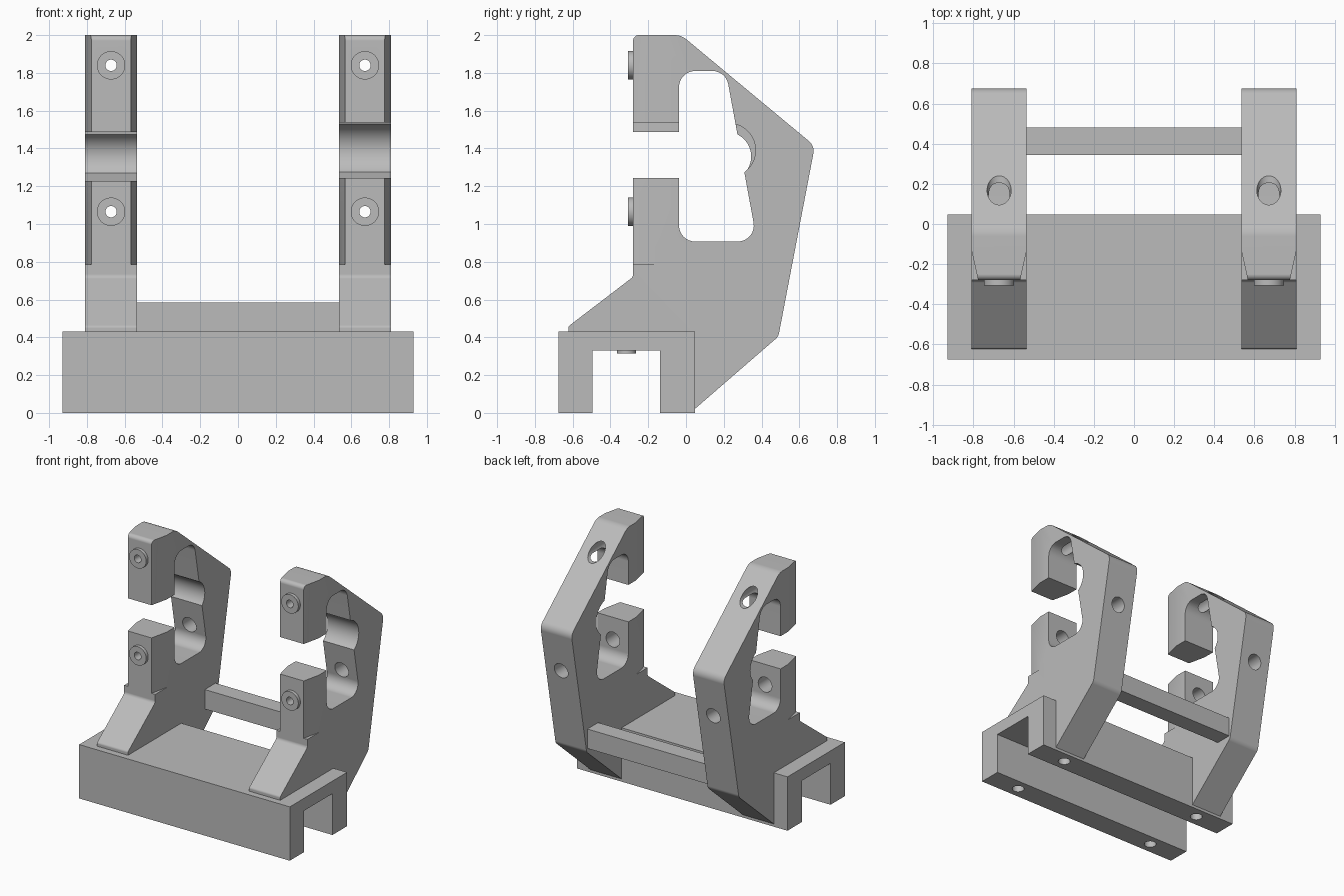
import bpy, bmesh, math
from mathutils import Vector

old = bpy.data.objects.get("Cube")
if old:
    bpy.data.objects.remove(old, do_unlink=True)

grey = bpy.data.materials.new("plain_grey")
grey.use_nodes = True
COLOUR = (0.5, 0.5, 0.5, 1)
grey.diffuse_color = COLOUR
for node in grey.node_tree.nodes:
    if node.type == 'BSDF_PRINCIPLED':
        node.inputs["Base Color"].default_value = COLOUR


def rounded(corners, steps=8):
    """Outline from (a, b, radius) corners."""
    out = []
    for i, (a, b, r) in enumerate(corners):
        p = Vector((a, b, 0))
        if r == 0:
            out.append((a, b))
            continue
        u = (Vector((*corners[i - 1][:2], 0)) - p).normalized()
        v = (Vector((*corners[(i + 1) % len(corners)][:2], 0)) - p).normalized()
        half = u.angle(v) / 2
        centre = p + (u + v).normalized() * r / math.sin(half)
        start = (p + u * r / math.tan(half) - centre).normalized()
        end = (p + v * r / math.tan(half) - centre).normalized()
        for s in range(steps + 1):
            q = centre + start.slerp(end, s / steps).normalized() * r
            out.append((q.x, q.y))
    return out


def circle(a, b, r, n=48):
    return [(a + r * math.cos(math.tau * i / n), b + r * math.sin(math.tau * i / n))
            for i in range(n)]


def rect(a0, a1, b0, b1):
    return [(a0, b0), (a1, b0), (a1, b1), (a0, b1)]


def prism(name, outline, axis, lo, hi):
    """Extrude a flat outline along one axis."""
    def place(a, b, t):
        return {'X': (t, a, b), 'Y': (a, t, b), 'Z': (a, b, t)}[axis]
    bm = bmesh.new()
    rings = [[bm.verts.new(place(a, b, t)) for a, b in outline] for t in (lo, hi)]
    n = len(outline)
    bm.faces.new(rings[0])
    bm.faces.new(rings[1])
    for i in range(n):
        j = (i + 1) % n
        bm.faces.new((rings[0][i], rings[0][j], rings[1][j], rings[1][i]))
    bmesh.ops.recalc_face_normals(bm, faces=bm.faces)
    mesh = bpy.data.meshes.new(name)
    bm.to_mesh(mesh)
    bm.free()
    mesh.materials.append(grey)
    obj = bpy.data.objects.new(name, mesh)
    bpy.context.collection.objects.link(obj)
    return obj


def activate(obj):
    bpy.ops.object.select_all(action='DESELECT')
    obj.select_set(True)
    bpy.context.view_layer.objects.active = obj


def combine(obj, tool, operation='DIFFERENCE'):
    activate(obj)
    mod = obj.modifiers.new("cut", 'BOOLEAN')
    mod.operation, mod.solver, mod.object = operation, 'EXACT', tool
    bpy.ops.object.modifier_apply(modifier=mod.name)
    bpy.data.objects.remove(tool, do_unlink=True)


def finish(obj):
    activate(obj)
    bpy.ops.object.shade_smooth_by_angle(angle=math.radians(25))
    obj.modifiers.new("flat_weighting", 'WEIGHTED_NORMAL').keep_sharp = True


ARM_X, HALF = 0.672, 0.137

# Channel base with bolt holes in its feet
base = prism("channel_base", rect(-0.675, 0.048, 0, 0.43), 'X', -0.93, 0.93)
combine(base, prism("channel_cutter", rect(-0.495, -0.137, -0.1, 0.33), 'X', -1.1, 1.1))
for side in (-1, 1):
    for y in (-0.585, -0.045):
        combine(base, prism("bolt_cutter", circle(side * 0.65, y, 0.045), 'Z', -0.1, 0.2))
    pad = prism("channel_pad", circle(side * ARM_X, -0.315, 0.05), 'Z', 0.315, 0.35)
    combine(base, pad, 'UNION')
finish(base)

# Rear crossbar between the arms
finish(prism("crossbar", rect(0.345, 0.48, 0.43, 0.585), 'X', -0.56, 0.56))

# Clamp arm side outline and inner window
ARM = rounded([(-0.623, 0.4, 0), (-0.623, 0.458, 0.02), (-0.28, 0.72, 0.03),
               (-0.28, 2, 0.03), (-0.025, 2, 0.1), (0.682, 1.413, 0.07),
               (0.489, 0.404, 0.06), (0.04, 0.015, 0), (0.04, 0.4, 0)])
WINDOW = rounded([(-0.037, 0.907, 0.085), (0.376, 0.907, 0.085),
                  (0.211, 1.81, 0.085), (-0.037, 1.81, 0.085)])


def clamp_arm(name, x, jaw_low, jaw_high, seat_y, seat_r):
    arm = prism(name, ARM, 'X', x - HALF, x + HALF)
    seat_z = (jaw_low + jaw_high) / 2
    # Tapered jaw corners
    for s in (-1, 1):
        wedge = [(x + s * (HALF + 0.01), -0.09), (x + s * (HALF - 0.037), -0.3),
                 (x + s * (HALF + 0.01), -0.3)]
        combine(arm, prism("taper_cutter", wedge, 'Z', 0.785, 2.1))
    # Window, jaw gap and round seat
    cuts = (WINDOW, rect(-0.4, 0, jaw_low, jaw_high), circle(seat_y, seat_z, seat_r, 64))
    for outline in cuts:
        combine(arm, prism("side_cutter", outline, 'X', x - 0.3, x + 0.3))
    # Front bosses with stepped bores running through to the back
    for z in (1.065, 1.84):
        combine(arm, prism("boss", circle(x, z, 0.075), 'Y', -0.306, -0.26), 'UNION')
        combine(arm, prism("bore_cutter", circle(x, z, 0.03), 'Y', -0.4, -0.1))
        combine(arm, prism("counterbore_cutter", circle(x, z, 0.06), 'Y', -0.2, 0.9))
    finish(arm)


clamp_arm("left_clamp_arm", ARM_X, 1.243, 1.538, 0.225, 0.143)
clamp_arm("right_clamp_arm", -ARM_X, 1.227, 1.488, 0.215, 0.13)
